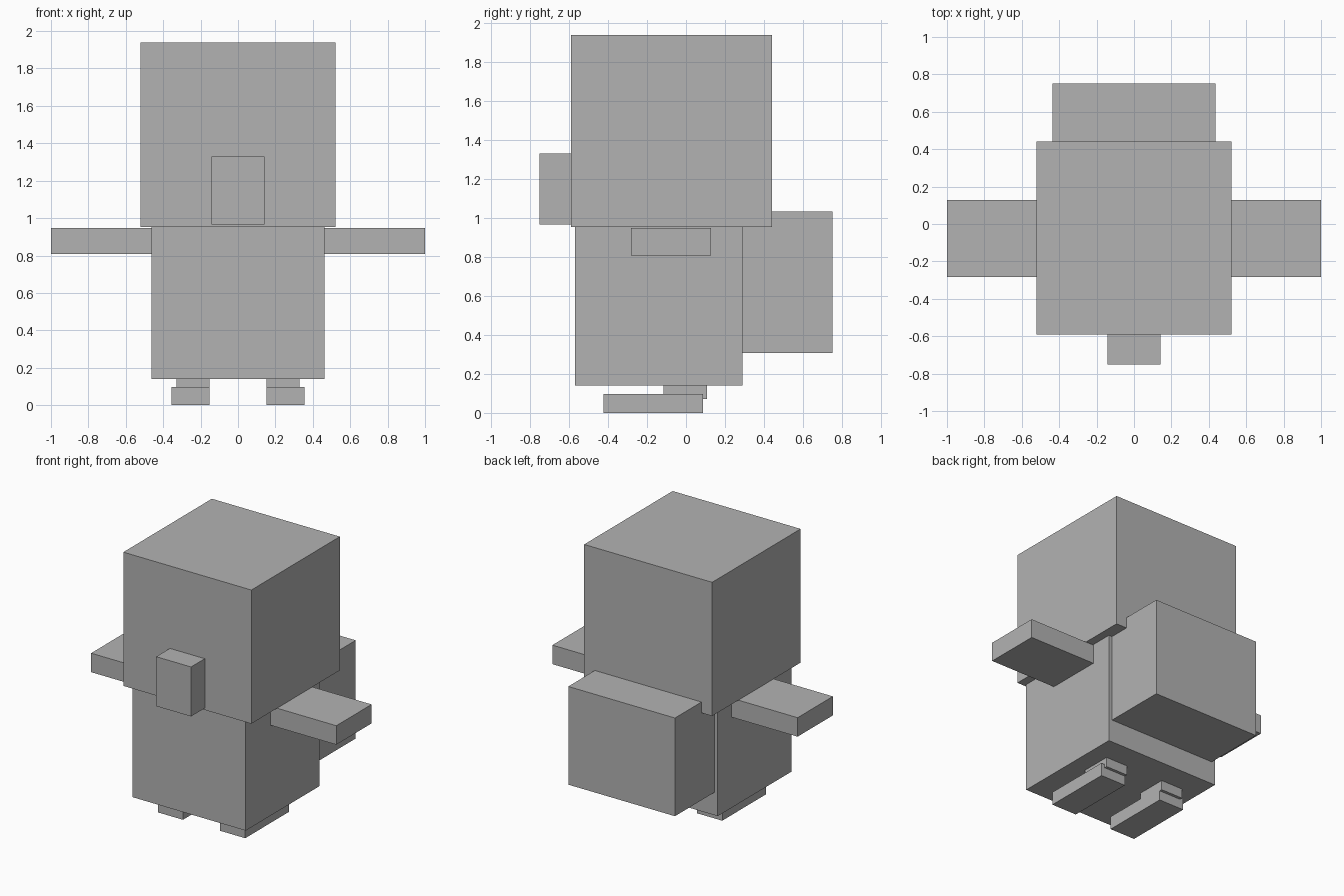
import bpy
from mathutils import Vector

default = bpy.data.objects.get("Cube")
if default:
    bpy.data.objects.remove(default, do_unlink=True)

grey = bpy.data.materials.new("plain grey")
grey.use_nodes = True
colour = (0.45, 0.45, 0.45, 1)
grey.diffuse_color = colour
grey.node_tree.nodes["Principled BSDF"].inputs["Base Color"].default_value = colour


def box(name, x, y, z):
    """Flat-faced box spanning the given (low, high) ranges."""
    low, high = Vector((x[0], y[0], z[0])), Vector((x[1], y[1], z[1]))
    bpy.ops.mesh.primitive_cube_add(size=1)
    obj = bpy.context.object
    obj.name = obj.data.name = name
    for v in obj.data.vertices:
        v.co = (low + high) / 2 + v.co * (high - low)
    obj.data.materials.append(grey)
    return obj


def centred(name, half_width, y, z):
    return box(name, (-half_width, half_width), y, z)


def pair(name, x, y, z):
    box("left_" + name, x, y, z)
    box("right_" + name, (-x[1], -x[0]), y, z)


# Head, beak, body and the block on the back
centred("head", 0.522, (-0.59, 0.441), (0.952, 1.938))
centred("beak", 0.142, (-0.75, -0.59), (0.965, 1.33))
centred("body", 0.462, (-0.57, 0.29), (0.14, 0.952))
centred("backpack", 0.435, (0.29, 0.75), (0.308, 1.032))

# Outstretched arms, short legs and flat feet
pair("arm", (0.462, 1.0), (-0.283, 0.128), (0.808, 0.948))
pair("leg", (0.152, 0.329), (-0.115, 0.107), (0.07, 0.14))
pair("foot", (0.152, 0.356), (-0.424, 0.086), (0.0, 0.096))
